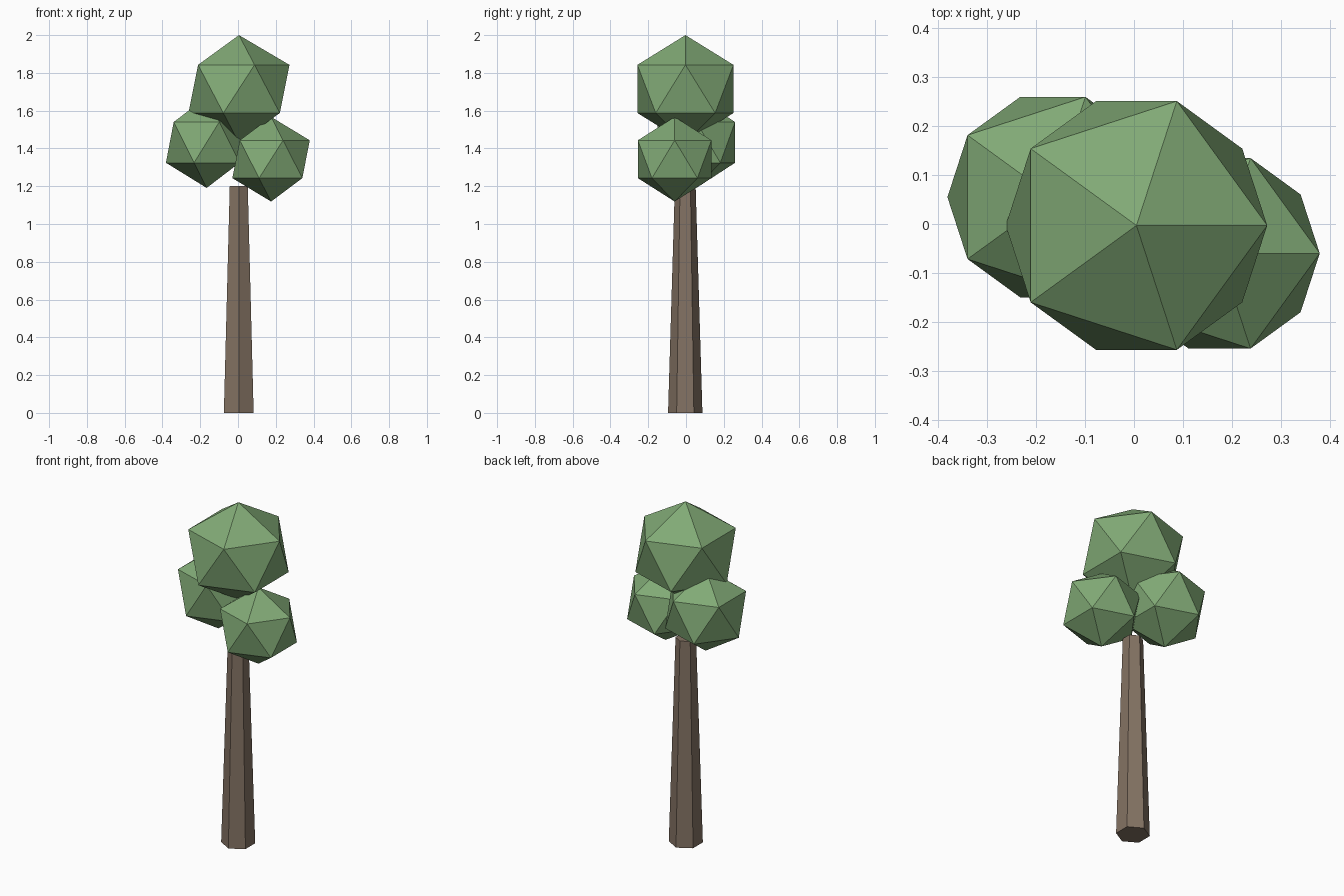
import bpy
import math

if "Cube" in bpy.data.objects:
    bpy.data.objects.remove(bpy.data.objects["Cube"])


def material(name, color):
    mat = bpy.data.materials.new(name)
    mat.diffuse_color = (*color, 1)
    mat.use_nodes = True
    mat.node_tree.nodes["Principled BSDF"].inputs["Base Color"].default_value = mat.diffuse_color
    return mat


bark = material("bark", (0.23, 0.17, 0.125))
leaf = material("leaf", (0.22, 0.40, 0.18))

# Tapered six-sided trunk, with an edge facing the front
bpy.ops.mesh.primitive_cone_add(vertices=6, radius1=0.091, radius2=0.055, depth=1.2,
                                location=(0.004, -0.004, 0.6))
trunk = bpy.context.object
trunk.name = "trunk"
trunk.data.materials.append(bark)

# Leaf clumps: name, centre, horizontal radius, vertical radius
clumps = [
    ("crown_top", (0.005, -0.003, 1.715), 0.299, 0.285),
    ("crown_left", (-0.166, 0.055, 1.432), 0.241, 0.241),
    ("crown_right", (0.175, -0.06, 1.343), 0.229, 0.224),
]
for name, centre, radius, height in clumps:
    bpy.ops.mesh.primitive_ico_sphere_add(subdivisions=1, radius=1, location=centre)
    clump = bpy.context.object
    clump.name = name
    clump.scale = (radius, radius, height)
    clump.data.materials.append(leaf)
